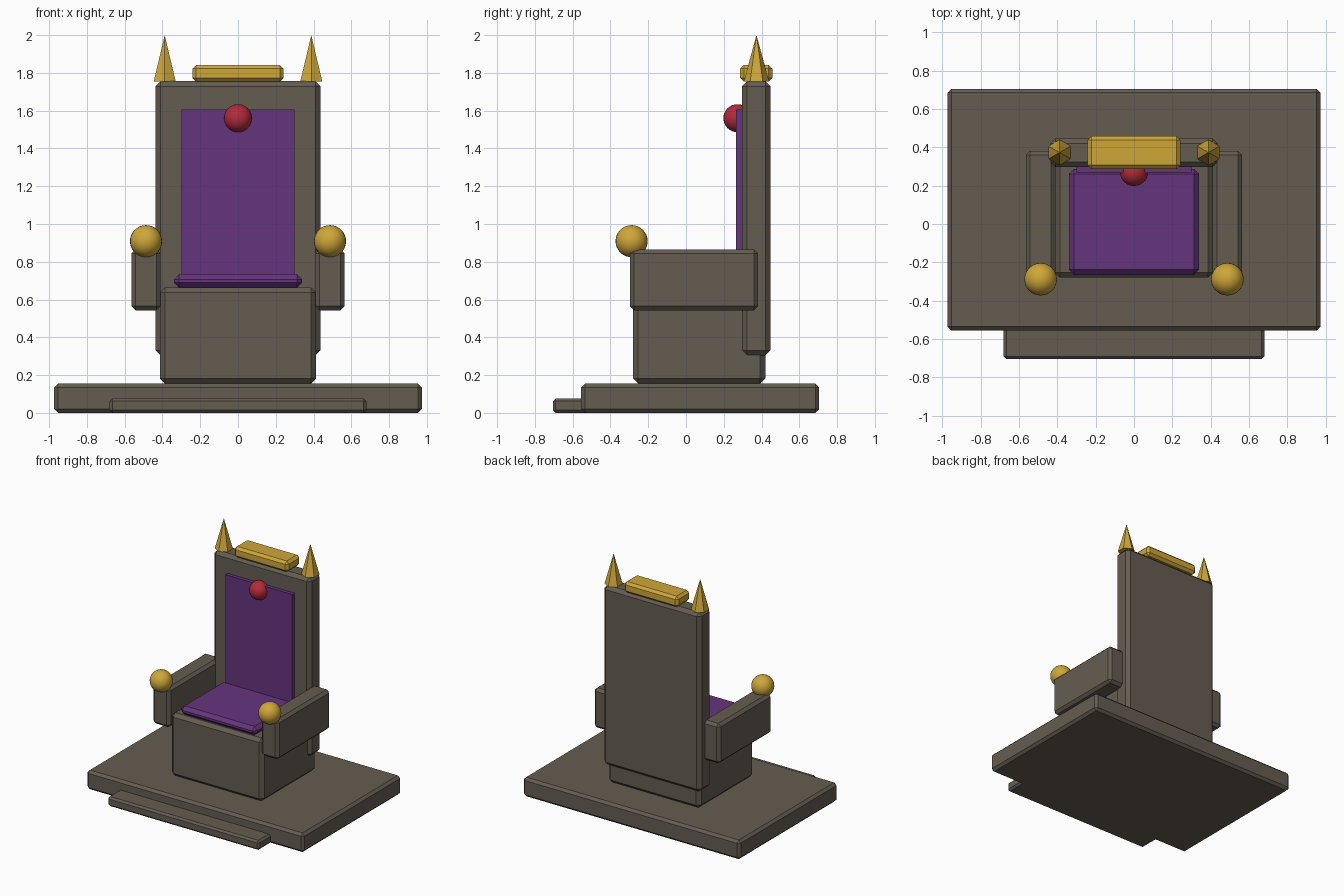
import bpy
from mathutils import Vector

cube = bpy.data.objects.get("Cube")
if cube:
    bpy.data.objects.remove(cube, do_unlink=True)


def make_material(name, color):
    mat = bpy.data.materials.new(name)
    mat.use_nodes = True
    rgba = (*color, 1.0)
    mat.diffuse_color = rgba
    mat.node_tree.nodes["Principled BSDF"].inputs["Base Color"].default_value = rgba
    return mat


stone = make_material("stone", (0.13, 0.108, 0.083))
purple = make_material("purple_cloth", (0.13, 0.034, 0.205))
gold = make_material("gold", (0.62, 0.385, 0.042))
red = make_material("red_gem", (0.45, 0.024, 0.042))


def finish(name, mat):
    obj = bpy.context.object
    obj.name = name
    obj.data.materials.append(mat)
    return obj


def block(name, low, high, mat, bevel=0.0):
    """Box between two corners with a single chamfer."""
    low, high = Vector(low), Vector(high)
    bpy.ops.mesh.primitive_cube_add(size=1, location=(low + high) / 2)
    obj = finish(name, mat)
    obj.scale = high - low
    bpy.ops.object.transform_apply(location=False, rotation=False, scale=True)
    if bevel:
        mod = obj.modifiers.new("chamfer", "BEVEL")
        mod.width = bevel
        mod.segments = 1
    return obj


def ball(name, center, radius, mat):
    bpy.ops.mesh.primitive_uv_sphere_add(segments=24, ring_count=16,
                                         radius=radius, location=center)
    bpy.ops.object.shade_smooth()
    return finish(name, mat)


# Platform and front step
block("platform", (-0.973, -0.555, 0), (0.973, 0.705, 0.155), stone, 0.02)
block("front_step", (-0.68, -0.705, 0), (0.68, -0.45, 0.077), stone, 0.015)

# Seat, backrest and upholstery
block("seat_base", (-0.413, -0.28, 0.155), (0.413, 0.42, 0.665), stone, 0.027)
block("backrest", (-0.436, 0.296, 0.303), (0.436, 0.447, 1.756), stone, 0.027)
block("seat_cushion", (-0.34, -0.265, 0.663), (0.34, 0.287, 0.734), purple, 0.027)
block("back_panel", (-0.3, 0.266, 0.69), (0.3, 0.31, 1.607), purple)

# Crest and gem on the backrest
block("crest", (-0.242, 0.287, 1.754), (0.242, 0.458, 1.842), gold, 0.02)
ball("gem", (0, 0.272, 1.56), 0.074, red)

# Armrests, knobs and spikes on both sides
for side, s in (("left", 1), ("right", -1)):
    inner, outer = sorted((s * 0.41, s * 0.564))
    block(side + "_armrest", (inner, -0.297, 0.543), (outer, 0.382, 0.866), stone, 0.022)
    ball(side + "_arm_knob", (s * 0.487, -0.288, 0.909), 0.085, gold)
    bpy.ops.mesh.primitive_cone_add(vertices=6, radius1=0.067, radius2=0, depth=0.245,
                                    location=(s * 0.388, 0.373, 1.8775))
    finish(side + "_spike", gold)
